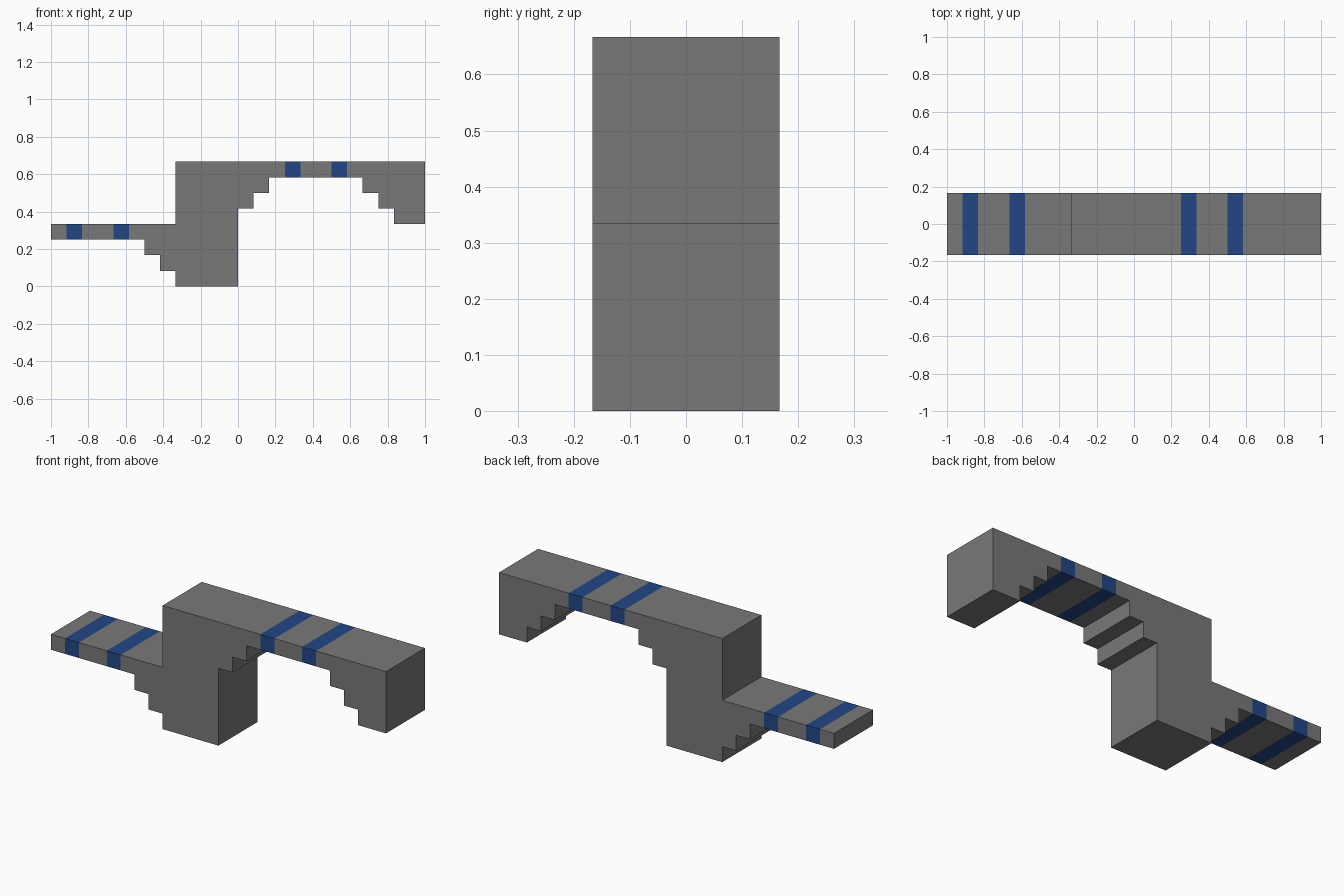
import bpy
import bmesh

UNIT = 1 / 12          # the model sits on a grid of blocks
HALF_DEPTH = 2 * UNIT

cube = bpy.data.objects.get("Cube")
if cube:
    bpy.data.objects.remove(cube, do_unlink=True)


def make_material(name, colour):
    mat = bpy.data.materials.new(name)
    mat.use_nodes = True
    mat.diffuse_color = colour
    mat.node_tree.nodes["Principled BSDF"].inputs["Base Color"].default_value = colour
    return mat


grey = make_material("stone grey", (0.19, 0.19, 0.19, 1))
blue = make_material("stripe blue", (0.016, 0.062, 0.235, 1))


def stairs(x, z, dx, dz, count, rise_first):
    """Corner points of a staircase, starting after (x, z)."""
    points = []
    for _ in range(count):
        if rise_first:
            z += dz
            points.append((x, z))
            x += dx
        else:
            x += dx
            points.append((x, z))
            z += dz
        points.append((x, z))
    return points


# Side outline in blocks: lower deck, pillar, upper deck, hanging end
outline = [(-12, 4), (-12, 3), (-6, 3)]
outline += stairs(-6, 3, 1, -1, 2, True)          # steps under the lower deck
outline += [(-4, 1), (-4, 0), (0, 0), (0, 5)]     # pillar foot
outline += stairs(0, 5, 1, 1, 2, False)           # steps under the upper deck
outline += [(8, 7)]
outline += stairs(8, 7, 1, -1, 2, True)           # steps into the hanging end
outline += [(10, 5), (10, 4), (12, 4), (12, 8), (-4, 8), (-4, 4)]

# Extrude the outline across the width
bm = bmesh.new()
face = bm.faces.new([bm.verts.new((x * UNIT, -HALF_DEPTH, z * UNIT)) for x, z in outline])
extruded = bmesh.ops.extrude_face_region(bm, geom=[face])["geom"]
bmesh.ops.translate(bm, vec=(0, 2 * HALF_DEPTH, 0),
                    verts=[v for v in extruded if isinstance(v, bmesh.types.BMVert)])

# Cut one-block bands around the decks and paint them
stripes = [-11, -8, 3, 6]
for start in stripes:
    for x in (start, start + 1):
        bmesh.ops.bisect_plane(bm, geom=bm.verts[:] + bm.edges[:] + bm.faces[:],
                               plane_co=(x * UNIT, 0, 0), plane_no=(1, 0, 0))
bmesh.ops.recalc_face_normals(bm, faces=bm.faces)
for f in bm.faces:
    x = f.calc_center_bounds().x / UNIT
    f.material_index = int(any(s < x < s + 1 for s in stripes))

mesh = bpy.data.meshes.new("stepped_walkway")
bm.to_mesh(mesh)
bm.free()
mesh.materials.append(grey)
mesh.materials.append(blue)
walkway = bpy.data.objects.new("stepped_walkway", mesh)
bpy.context.collection.objects.link(walkway)
